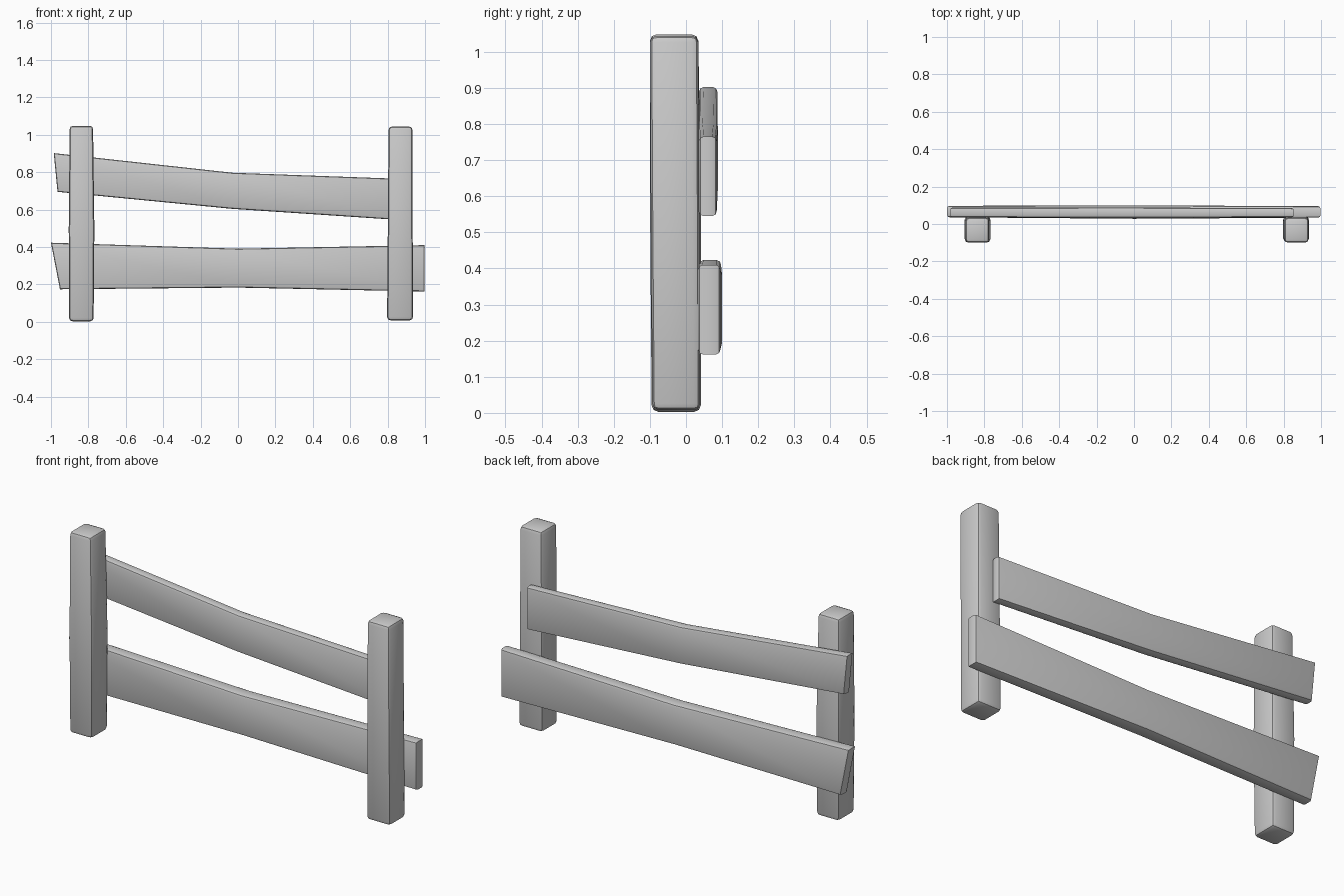
import bpy, bmesh, math
from mathutils import Vector

if "Cube" in bpy.data.objects:
    bpy.data.objects.remove(bpy.data.objects["Cube"])


def beam(name, rings, width, skip_y=False):
    """Loft four-cornered rings into a closed beam with softened edges."""
    bm = bmesh.new()
    loops = [[bm.verts.new(p) for p in ring] for ring in rings]
    for a, b in zip(loops, loops[1:]):
        for i in range(4):
            j = (i + 1) % 4
            bm.faces.new((a[i], a[j], b[j], b[i]))
    bm.faces.new(loops[0][::-1])
    bm.faces.new(loops[-1])
    bmesh.ops.recalc_face_normals(bm, faces=bm.faces)
    edges = []
    for e in bm.edges:
        d = (e.verts[0].co - e.verts[1].co).normalized()
        if e.calc_face_angle() > math.radians(35) and not (skip_y and abs(d.y) > 0.9):
            edges.append(e)
    bmesh.ops.bevel(bm, geom=edges, offset=width, segments=2, profile=0.5,
                    affect='EDGES', clamp_overlap=True)
    bmesh.ops.recalc_face_normals(bm, faces=bm.faces)
    me = bpy.data.meshes.new(name)
    bm.to_mesh(me)
    bm.free()
    ob = bpy.data.objects.new(name, me)
    bpy.context.collection.objects.link(ob)
    bpy.ops.object.select_all(action='DESELECT')
    ob.select_set(True)
    bpy.context.view_layer.objects.active = ob
    bpy.ops.object.shade_smooth_by_angle(angle=math.radians(40))
    return ob


def post(name, stations):
    # station: z, x0, x1, y0, y1
    rings = [[Vector(c) for c in ((x0, y0, z), (x1, y0, z), (x1, y1, z), (x0, y1, z))]
             for z, x0, x1, y0, y1 in stations]
    return beam(name, rings, 0.018)


def rail(name, stations):
    # station: x at bottom, z bottom, x at top, z top, y front, y back
    rings = [[Vector(c) for c in ((xb, y0, zb), (xb, y1, zb), (xt, y1, zt), (xt, y0, zt))]
             for xb, zb, xt, zt, y0, y1 in stations]
    return beam(name, rings, 0.012, skip_y=True)


# Upright posts
post("left_post", [(0.003, -0.903, -0.772, -0.095, 0.041),
                   (0.50, -0.905, -0.768, -0.099, 0.042),
                   (1.048, -0.900, -0.775, -0.100, 0.034)])
post("right_post", [(0.008, 0.797, 0.936, -0.093, 0.039),
                    (0.50, 0.801, 0.934, -0.097, 0.037),
                    (1.044, 0.805, 0.933, -0.100, 0.034)])

# Sagging rails fixed behind the posts
rail("upper_rail", [(-0.965, 0.695, -0.985, 0.902, 0.036, 0.087),
                    (-0.03, 0.604, -0.03, 0.797, 0.034, 0.088),
                    (0.855, 0.545, 0.855, 0.765, 0.036, 0.085)])
rail("lower_rail", [(-0.952, 0.174, -1.0, 0.423, 0.036, 0.097),
                    (0.0, 0.183, 0.0, 0.391, 0.028, 0.100),
                    (0.997, 0.162, 0.997, 0.410, 0.034, 0.095)])
